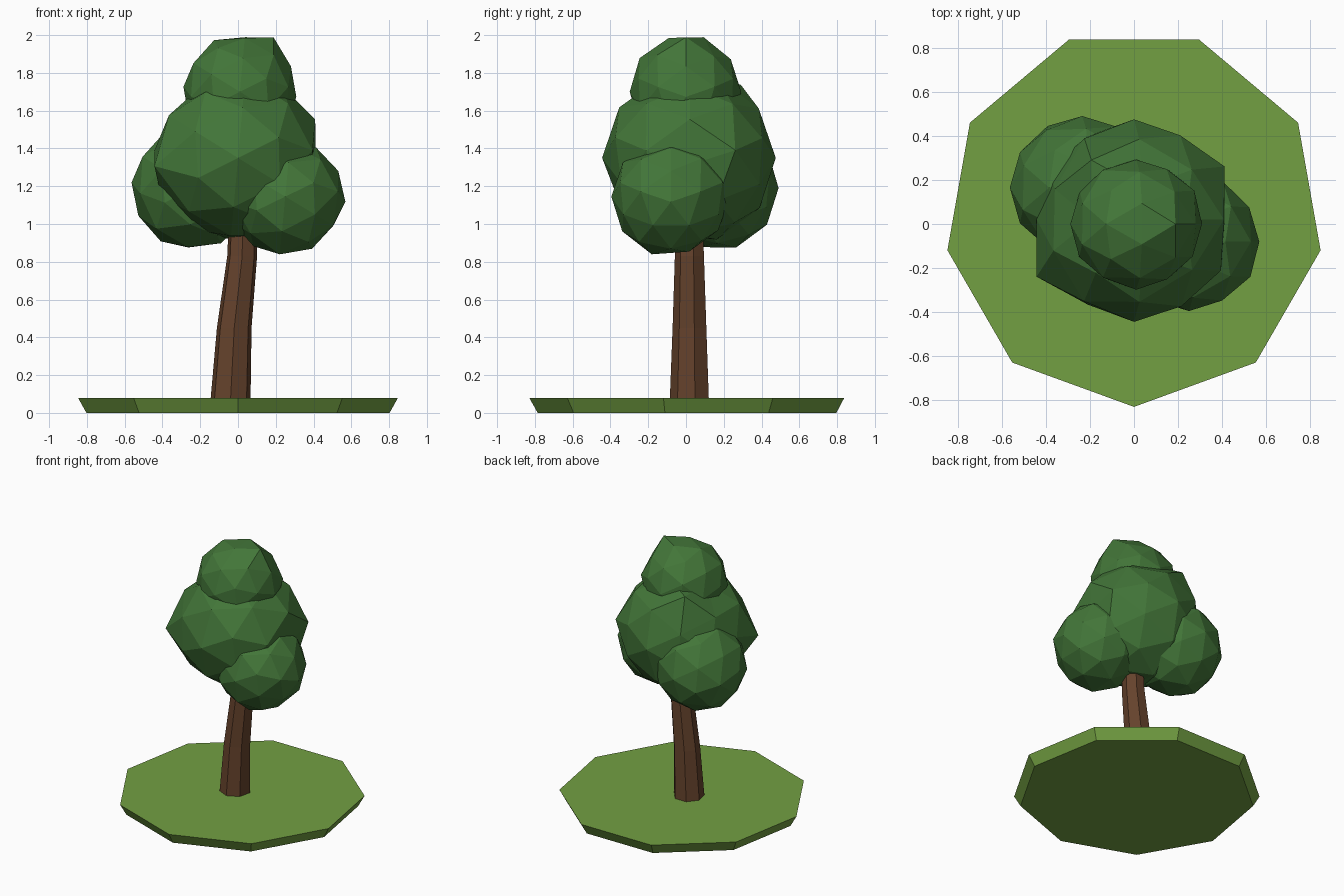
import bpy, bmesh, math, random
from mathutils import Matrix, Vector

if "Cube" in bpy.data.objects:
    bpy.data.objects.remove(bpy.data.objects["Cube"])

random.seed(4)


def material(name, rgb):
    m = bpy.data.materials.new(name)
    m.diffuse_color = (*rgb, 1)
    m.use_nodes = True
    m.node_tree.nodes["Principled BSDF"].inputs["Base Color"].default_value = m.diffuse_color
    return m


GRASS = material("grass", (0.17, 0.35, 0.055))
BARK = material("bark", (0.13, 0.055, 0.025))
LEAF = material("leaves", (0.055, 0.18, 0.04))


def finish(name, bm, mat):
    bmesh.ops.recalc_face_normals(bm, faces=bm.faces)
    mesh = bpy.data.meshes.new(name)
    bm.to_mesh(mesh)
    bm.free()
    mesh.materials.append(mat)
    obj = bpy.data.objects.new(name, mesh)
    bpy.context.collection.objects.link(obj)


def loft(name, sides, rings, mat):
    """Skin a stack of polygon rings (x, y, z, radius), one corner facing -y."""
    bm = bmesh.new()
    loops = []
    for x, y, z, r in rings:
        angles = [math.tau * i / sides for i in range(sides)]
        loops.append([bm.verts.new((x + r * math.sin(a), y - r * math.cos(a), z))
                      for a in angles])
    for a, b in zip(loops, loops[1:]):
        for i in range(sides):
            j = (i + 1) % sides
            bm.faces.new((a[i], a[j], b[j], b[i]))
    bm.faces.new(loops[0][::-1])
    bm.faces.new(loops[-1])
    finish(name, bm, mat)


def clump(name, centre, size, bumps=()):
    """Faceted leaf ball; bumps are (direction, radius factor) for single corners."""
    bm = bmesh.new()
    bmesh.ops.create_icosphere(bm, subdivisions=2, radius=1)
    turn = Matrix.Rotation(math.atan2(0.5257, 0.8507), 3, 'Y')
    bmesh.ops.rotate(bm, verts=bm.verts, matrix=turn)
    factors = {v: random.uniform(0.98, 1.02) for v in bm.verts}
    for direction, factor in bumps:
        d = Vector(direction).normalized()
        factors[max(bm.verts, key=lambda v: v.co.dot(d))] = factor
    for v, f in factors.items():
        v.co = Vector(centre) + Vector(c * s * f for c, s in zip(v.co, size))
    finish(name, bm, LEAF)


# Ground disc
loft("ground", 9, [(0, 0.03, 0, 0.815), (0, 0.03, 0.08, 0.86)], GRASS)

# Leaning trunk
loft("trunk", 7, [(-0.04, 0.023, 0.06, 0.109), (-0.02, 0.023, 0.45, 0.094),
                  (0.022, 0.022, 0.83, 0.081), (0.025, 0.02, 1.05, 0.074)], BARK)

# Crown: large middle, two side clumps and a top clump
clump("middle_leaves", (0, 0.02, 1.35), (0.45, 0.455, 0.45),
      [((-0.85, -0.526, 0), 1.14), ((-0.309, 0.5, 0.809), 1.13),
       ((0.85, 0.526, 0), 1.06), ((0, -1, 0), 1.02), ((0, 1, 0), 1.0),
       ((1, 0, 0), 0.92), ((-0.526, 0, 0.85), 0.95), ((0, 0, -1), 0.97)])
clump("left_leaves", (-0.235, 0.165, 1.19), (0.33, 0.325, 0.33),
      [((-1, 0, 0), 1.0), ((0, 1, 0), 1.0), ((0, 0, -1), 1.0)])
clump("right_leaves", (0.25, -0.08, 1.145), (0.32, 0.315, 0.31),
      [((1, 0, 0), 1.0), ((0, -1, 0), 1.0), ((0, 0, -1), 1.04),
       ((0, 0, 1), 0.92)])
clump("top_leaves", (0.01, 0, 1.7), (0.3, 0.298, 0.3),
      [((0.526, 0, 0.85), 1.13), ((0, 0, 1), 1.0), ((1, 0, 0), 1.0),
       ((-1, 0, 0), 1.0), ((0, 1, 0), 0.98), ((0, -1, 0), 1.0)])
